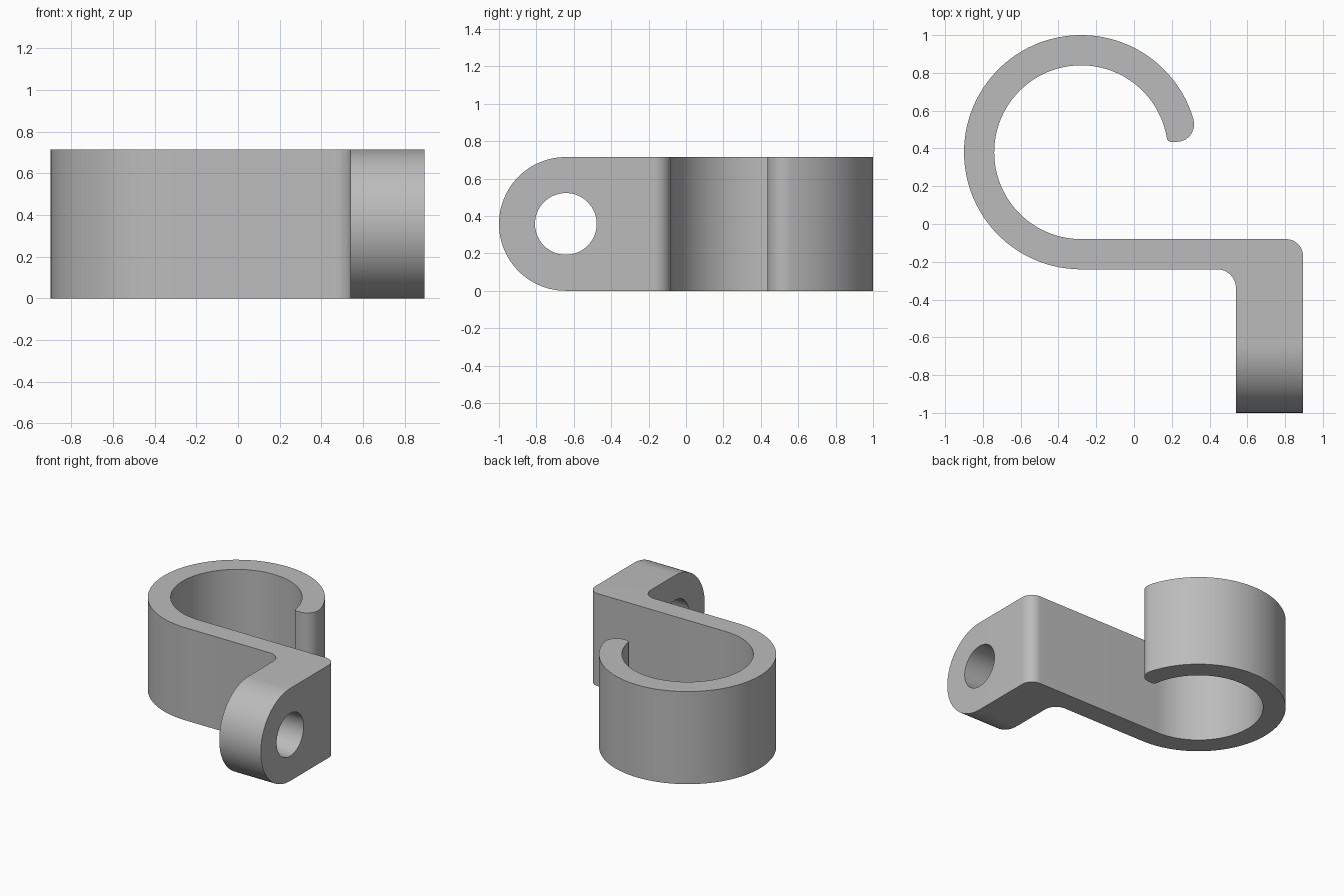
import bpy, bmesh
from math import radians, cos, sin
from mathutils import Vector

cube = bpy.data.objects.get("Cube")
if cube:
    bpy.data.objects.remove(cube, do_unlink=True)

HEIGHT = 0.715
MID = HEIGHT / 2
EYE_Y = -1 + MID          # centre of the rounded tab end
RING = (-0.28, 0.38)      # centre of the hook


def arc(centre, radius, start, end, steps):
    """Points along an arc, angles in degrees."""
    angles = [radians(start + (end - start) * i / steps) for i in range(steps + 1)]
    return [(centre[0] + radius * cos(a), centre[1] + radius * sin(a)) for a in angles]


def prism(name, outline, low, high, along_x=False):
    """Extrude a flat outline along z, or a y-z outline along x."""
    bm = bmesh.new()
    place = (lambda p: (low, p[0], p[1])) if along_x else (lambda p: (p[0], p[1], low))
    face = bm.faces.new([bm.verts.new(place(p)) for p in outline])
    grown = bmesh.ops.extrude_face_region(bm, geom=[face])
    step = Vector((high - low, 0, 0)) if along_x else Vector((0, 0, high - low))
    moved = [v for v in grown["geom"] if isinstance(v, bmesh.types.BMVert)]
    bmesh.ops.translate(bm, vec=step, verts=moved)
    bmesh.ops.recalc_face_normals(bm, faces=bm.faces)
    mesh = bpy.data.meshes.new(name)
    bm.to_mesh(mesh)
    bm.free()
    obj = bpy.data.objects.new(name, mesh)
    bpy.context.collection.objects.link(obj)
    return obj


def cut(target, cutter, operation):
    """Apply a boolean and discard its cutter."""
    cutter.hide_render = True
    mod = target.modifiers.new(cutter.name, "BOOLEAN")
    mod.operation, mod.object, mod.solver = operation, cutter, "EXACT"
    bpy.context.view_layer.objects.active = target
    bpy.ops.object.modifier_apply(modifier=mod.name)
    bpy.data.objects.remove(cutter, do_unlink=True)


# Hook, arm and tab share one plan outline
outline = (
    arc(RING, 0.62, 270, 16.2, 96)                   # outside of hook
    + arc((0.226, 0.527), 0.092, 16.2, -90, 14)      # rounded tip
    + arc((0.196, 0.457), 0.022, 270, 189.2, 6)      # tip's inner edge
    + arc(RING, 0.46, 9.2, 270, 96)                  # inside of hook
    + arc((0.805, -0.17), 0.09, 90, 0, 12)           # outer bend
    + [(0.895, -1.1), (0.54, -1.1)]                  # tab
    + arc((0.44, -0.34), 0.10, 0, 90, 12)            # inner bend
)
clip = prism("hook_clip", outline, -0.1, HEIGHT + 0.1)

# Trim to height and round the tab end
side = arc((EYE_Y, MID), MID, 90, 270, 48) + [(1.2, 0), (1.2, HEIGHT)]
cut(clip, prism("side_trim", side, -1.2, 1.2, True), "INTERSECT")

# Screw hole through the tab
hole = arc((EYE_Y, MID), 0.165, 0, 360, 64)[:-1]
cut(clip, prism("hole_cutter", hole, 0.4, 1.1, True), "DIFFERENCE")

# Plain grey finish
grey = bpy.data.materials.new("plain_grey")
grey.use_nodes = True
colour = (0.5, 0.5, 0.5, 1)
grey.diffuse_color = colour
grey.node_tree.nodes["Principled BSDF"].inputs["Base Color"].default_value = colour
clip.data.materials.clear()
clip.data.materials.append(grey)
for poly in clip.data.polygons:
    poly.material_index = 0

bpy.ops.object.select_all(action="DESELECT")
clip.select_set(True)
bpy.context.view_layer.objects.active = clip
bpy.ops.object.shade_smooth_by_angle(angle=radians(30))
